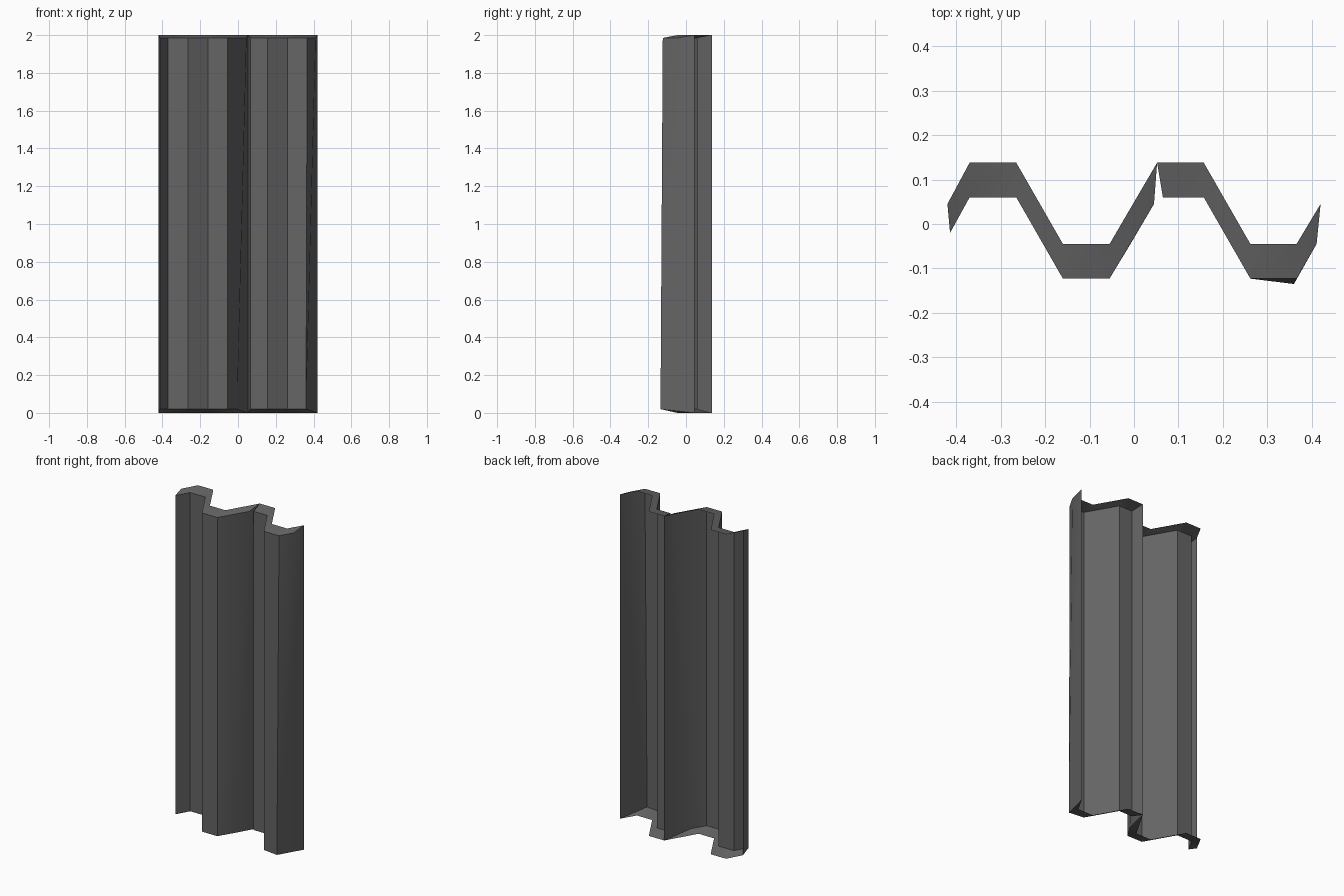
import bpy, bmesh
from math import radians

cube = bpy.data.objects.get("Cube")
if cube:
    bpy.data.objects.remove(cube, do_unlink=True)

# Dull grey metal
steel = bpy.data.materials.new("dark_grey_metal")
steel.use_nodes = True
grey = (0.13, 0.13, 0.13, 1)
steel.diffuse_color = grey
steel.node_tree.nodes["Principled BSDF"].inputs["Base Color"].default_value = grey

LIP = 0.02       # top and bottom lips slope by this much
HEIGHT = 2.0


def panel(name, face_top, face_bottom, rim):
    """Folded open-backed sheet with a lip around its edge."""
    bm = bmesh.new()

    def row(points, z):
        return [bm.verts.new((x, y, z)) for x, y in points]

    rim_low, rim_high = row(rim, 0), row(rim, HEIGHT)
    low, high = row(face_bottom, LIP), row(face_top, HEIGHT - LIP * 0.75)
    rows = [rim_low, low, high, rim_high]
    # bottom lip, folded face, top lip
    for a, b in zip(rows, rows[1:]):
        for i in range(len(rim) - 1):
            bm.faces.new((a[i], a[i + 1], b[i + 1], b[i]))
    # side lips
    bm.faces.new((rim_low[0], low[0], high[0], rim_high[0]))
    bm.faces.new((low[-1], rim_low[-1], rim_high[-1], high[-1]))
    bmesh.ops.remove_doubles(bm, verts=bm.verts, dist=0.0005)

    mesh = bpy.data.meshes.new(name)
    bm.to_mesh(mesh)
    bm.free()
    mesh.materials.append(steel)
    obj = bpy.data.objects.new(name, mesh)
    bpy.context.collection.objects.link(obj)
    bpy.ops.object.select_all(action='DESELECT')
    obj.select_set(True)
    bpy.context.view_layer.objects.active = obj
    bpy.ops.object.shade_smooth_by_angle(angle=radians(30))


# Depths of the ridges and valleys on the face and the rim
FACE_IN, FACE_OUT = 0.06, -0.123
RIM_IN, RIM_OUT = 0.138, -0.045

# Right panel, whose free edge slants towards the bottom
folds = [(-0.37, FACE_IN), (-0.265, FACE_IN), (-0.16, FACE_OUT), (-0.055, FACE_OUT)]
start = [(-0.414, -0.02)]
panel("right_panel",
      start + folds + [(0.045, 0.045)],
      start + folds + [(-0.005, -0.04)],
      [(-0.42, 0.045), (-0.37, RIM_IN), (-0.265, RIM_IN),
       (-0.16, RIM_OUT), (-0.055, RIM_OUT), (0.052, RIM_IN)])

# Left panel, whose slanted edge tapers to its last fold
folds = [(0.065, FACE_IN), (0.157, FACE_IN), (0.262, FACE_OUT)]
tip = (0.36, -0.135)
panel("left_panel",
      folds + [(0.366, FACE_OUT), (0.411, -0.045)],
      folds + [tip, tip],
      [(0.052, RIM_IN), (0.157, RIM_IN), (0.262, RIM_OUT),
       (0.366, RIM_OUT), (0.42, 0.045)])
